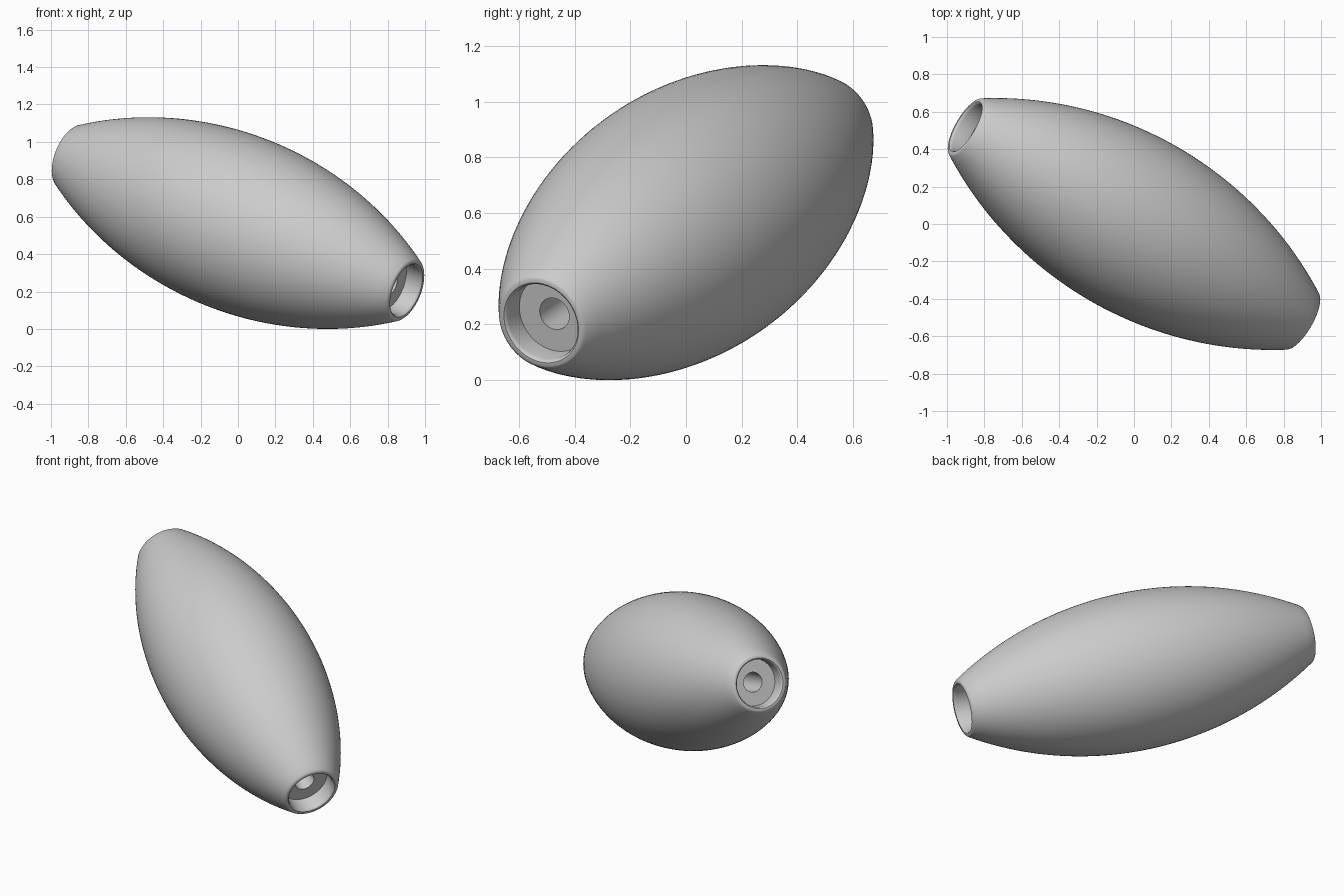
import bpy, bmesh, math
from mathutils import Vector

if "Cube" in bpy.data.objects:
    bpy.data.objects.remove(bpy.data.objects["Cube"])

AXIS = Vector((0.90, -0.52, -0.36))
HALF = AXIS.length          # half length of the barrel
MID_R, END_R = 0.473, 0.172
SAG = MID_R - END_R
ARC = (HALF ** 2 + SAG ** 2) / (2 * SAG)
SEGS, STEPS = 96, 48


def barrel_radius(t):
    return MID_R - ARC + math.sqrt(ARC ** 2 - t ** 2)


# Lathe profile (radius, distance along axis), one half from bore to outside
mouth = [(0.06, HALF - 0.10), (0.143, HALF - 0.10), (0.143, HALF - 0.015),
         (0.146, HALF - 0.005), (0.152, HALF), (0.166, HALF),
         (0.171, HALF - 0.003)]
limit = HALF - 0.010
outer = []
for i in range(STEPS + 1):
    t = limit * (1 - 2 * i / STEPS)
    outer.append((barrel_radius(t), t))
profile = mouth + outer + [(r, -t) for r, t in reversed(mouth)]

# Spin the closed profile into a bored barrel with a recess at each end
bm = bmesh.new()
rings = []
for k in range(SEGS):
    a = 2 * math.pi * k / SEGS
    rings.append([bm.verts.new((r * math.cos(a), r * math.sin(a), t)) for r, t in profile])
n = len(profile)
for k in range(SEGS):
    p, q = rings[k], rings[(k + 1) % SEGS]
    for j in range(n):
        m = (j + 1) % n
        bm.faces.new((p[j], q[j], q[m], p[m]))
bmesh.ops.recalc_face_normals(bm, faces=bm.faces)

# Tilt onto the sloping axis and rest on the ground
bm.transform(AXIS.to_track_quat('Z', 'Y').to_matrix().to_4x4())
zs = [v.co.z for v in bm.verts]
bmesh.ops.translate(bm, verts=bm.verts, vec=(0, 0, -min(zs)))

mesh = bpy.data.meshes.new("barrel_bead")
bm.to_mesh(mesh)
bm.free()
obj = bpy.data.objects.new("barrel_bead", mesh)
bpy.context.collection.objects.link(obj)
bpy.context.view_layer.objects.active = obj
obj.select_set(True)
bpy.ops.object.shade_smooth_by_angle(angle=math.radians(35))
